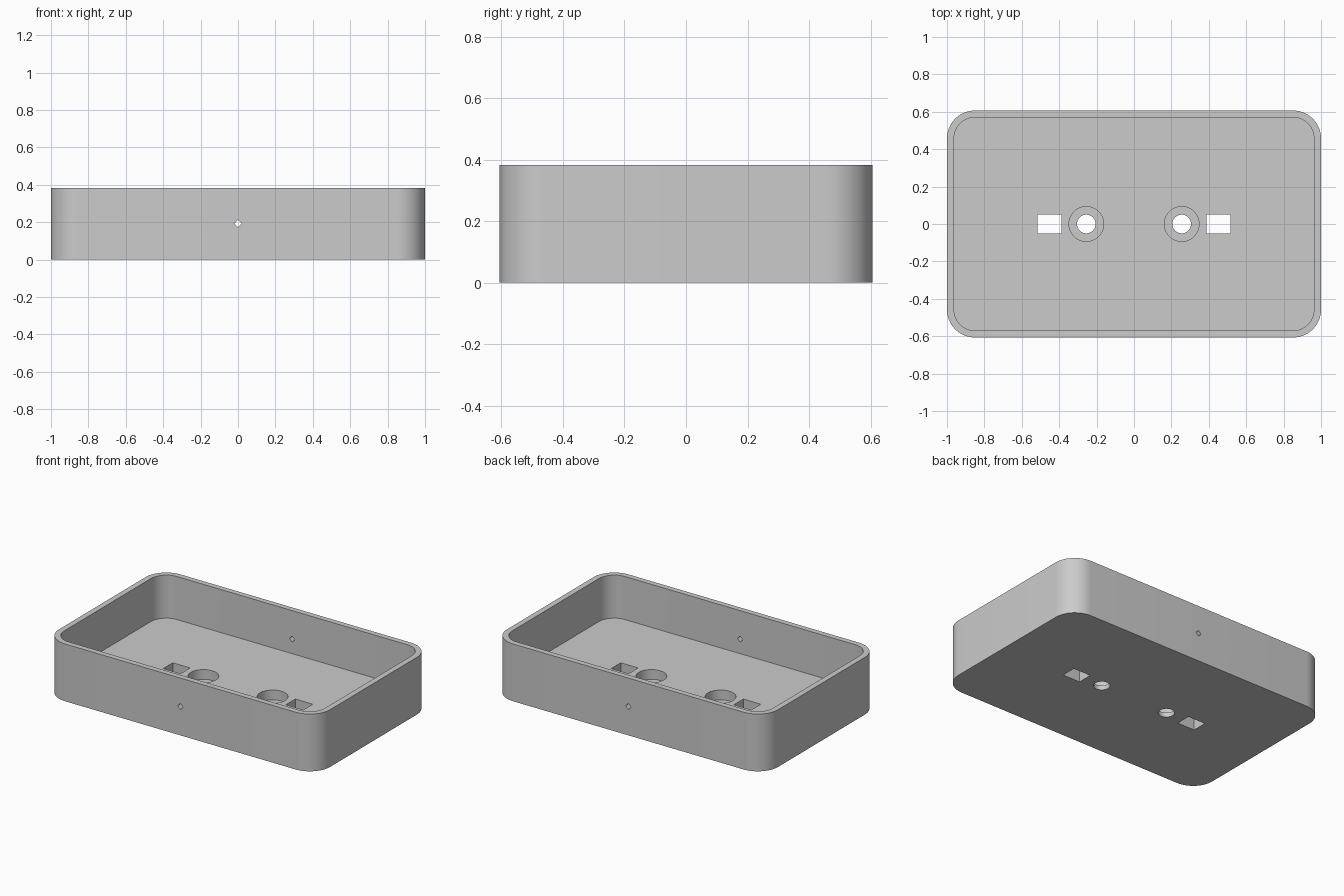
import bpy, bmesh, math
from mathutils import Matrix

if "Cube" in bpy.data.objects:
    bpy.data.objects.remove(bpy.data.objects["Cube"])

grey = bpy.data.materials.new("plain grey")
grey.diffuse_color = (0.6, 0.6, 0.6, 1)
grey.use_nodes = True
grey.node_tree.nodes["Principled BSDF"].inputs["Base Color"].default_value = grey.diffuse_color


def make_object(name, bm):
    bmesh.ops.recalc_face_normals(bm, faces=bm.faces)
    mesh = bpy.data.meshes.new(name)
    bm.to_mesh(mesh)
    bm.free()
    mesh.materials.append(grey)
    obj = bpy.data.objects.new(name, mesh)
    bpy.context.collection.objects.link(obj)
    return obj


def rounded_box(name, hx, hy, r, z0, z1, steps=14):
    """Rounded rectangle extruded from z0 to z1."""
    bm = bmesh.new()
    verts = []
    for k, (sx, sy) in enumerate([(1, 1), (-1, 1), (-1, -1), (1, -1)]):
        for i in range(steps + 1):
            a = math.pi / 2 * (k + i / steps)
            verts.append(bm.verts.new((sx * (hx - r) + r * math.cos(a),
                                       sy * (hy - r) + r * math.sin(a), z0)))
    face = bm.faces.new(verts)
    ext = bmesh.ops.extrude_face_region(bm, geom=[face])
    for v in ext["geom"]:
        if isinstance(v, bmesh.types.BMVert):
            v.co.z = z1
    return make_object(name, bm)


def cylinder(name, r, depth, matrix, sides):
    bm = bmesh.new()
    bmesh.ops.create_cone(bm, cap_ends=True, segments=sides, radius1=r,
                          radius2=r, depth=depth, matrix=matrix)
    return make_object(name, bm)


def box(name, size, centre):
    bm = bmesh.new()
    bmesh.ops.create_cube(bm, size=1, matrix=Matrix.Translation(centre)
                          @ Matrix.Diagonal((*size, 1)))
    return make_object(name, bm)


FLOOR, LIP, HEIGHT = 0.095, 0.03, 0.382

# Tray body and its cavity
tray = rounded_box("tray", 1.0, 0.607, 0.15, 0, HEIGHT)
cutters = [rounded_box("cavity_cutter", 0.962, 0.57, 0.112, FLOOR, 0.6)]

# Stepped screw holes and rectangular slots in the floor
for s in (-1, 1):
    cutters.append(cylinder("screw_cutter", 0.05, 0.4,
                            Matrix.Translation((s * 0.255, 0, 0)), 40))
    cutters.append(cylinder("screw_head_cutter", 0.093, 0.2,
                            Matrix.Translation((s * 0.255, 0, LIP + 0.1)), 48))
    cutters.append(box("slot_cutter", (0.128, 0.1, 0.4), (s * 0.452, 0, 0)))

# Small diamond hole through the front and back walls
cutters.append(cylinder("wall_hole_cutter", 0.02, 2,
                        Matrix.Translation((0, 0, 0.192))
                        @ Matrix.Rotation(math.pi / 2, 4, 'X'), 4))

# Cut everything, then discard the cutters
bpy.context.view_layer.objects.active = tray
tray.select_set(True)
for c in cutters:
    mod = tray.modifiers.new("cut", 'BOOLEAN')
    mod.operation = 'DIFFERENCE'
    mod.solver = 'EXACT'
    mod.object = c
    bpy.ops.object.modifier_apply(modifier=mod.name)
for c in cutters:
    bpy.data.objects.remove(c)

bpy.ops.object.shade_smooth_by_angle(angle=math.radians(30))
